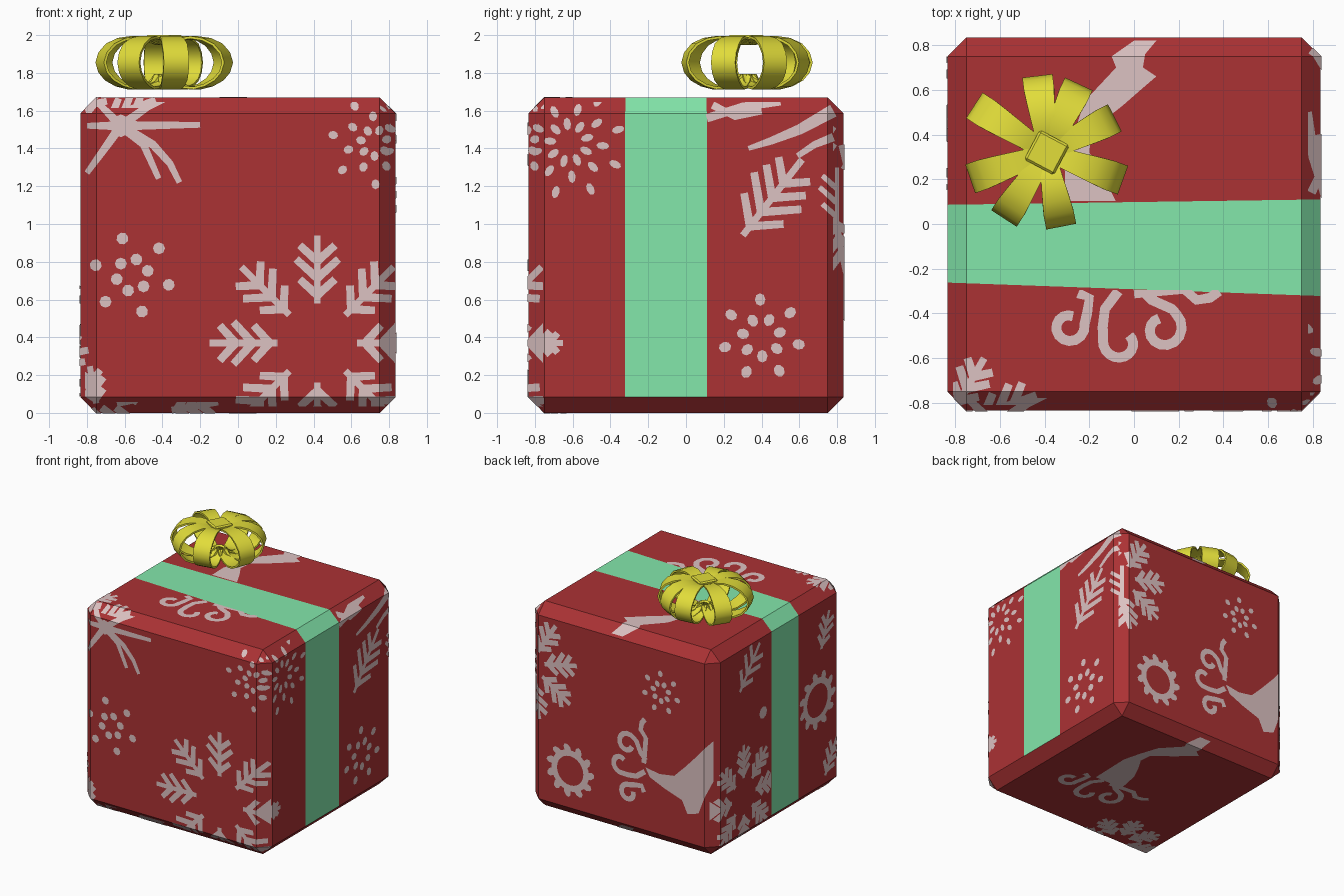
import bpy, bmesh, math
from mathutils import Vector, Matrix

if "Cube" in bpy.data.objects:
    bpy.data.objects.remove(bpy.data.objects["Cube"])

H, C = 0.835, 0.085            # half size of the box, chamfer width
F = H - C


def material(name, rgb):
    m = bpy.data.materials.new(name)
    lin = [((c / 255 + 0.055) / 1.055) ** 2.4 for c in rgb]
    m.diffuse_color = (*lin, 1)
    m.use_nodes = True
    m.node_tree.nodes["Principled BSDF"].inputs["Base Color"].default_value = m.diffuse_color
    return m


RED = material("red paper", (171, 50, 52))
GREEN = material("green ribbon", (132, 232, 172))
PALE = material("pale print", (220, 194, 194))
YELLOW = material("yellow bow", (226, 221, 58))


def finish(bm, name, *mats):
    me = bpy.data.meshes.new(name)
    bm.to_mesh(me)
    bm.free()
    ob = bpy.data.objects.new(name, me)
    bpy.context.collection.objects.link(ob)
    for m in mats:
        me.materials.append(m)
    return ob


def geom(bm):
    return bm.verts[:] + bm.edges[:] + bm.faces[:]


# Chamfered box, cut along the slightly flared ribbon edges
bm = bmesh.new()
bmesh.ops.create_cube(bm, size=2 * H, matrix=Matrix.Translation((0, 0, H)))
bmesh.ops.bevel(bm, geom=bm.edges[:], offset=C, segments=1, affect='EDGES')
edge_back = lambda x: 0.098 + 0.012 * x / H
edge_front = lambda x: -0.292 - 0.03 * x / H
for f in (edge_back, edge_front):
    slope = (f(H) - f(-H)) / (2 * H)
    bmesh.ops.bisect_plane(bm, geom=geom(bm), plane_co=(0, f(0), 0), plane_no=(-slope, 1, 0))
for f in bm.faces:
    c = f.calc_center_median()
    if edge_front(c.x) < c.y < edge_back(c.x) and f.normal.z > -0.1:
        f.material_index = 1
finish(bm, "gift_box", RED, GREEN)

# Printed pattern: flat shapes drawn in face coordinates (u, v)
FRAMES = {"front": ((1, 0, 0), (0, 0, 1)), "right": ((0, 1, 0), (0, 0, 1)),
          "back": ((-1, 0, 0), (0, 0, 1)), "left": ((0, -1, 0), (0, 0, 1)),
          "top": ((1, 0, 0), (0, 1, 0)), "bottom": ((-1, 0, 0), (0, 1, 0))}


def polar(c, r, a):
    a = math.radians(a)
    return (c[0] + r * math.cos(a), c[1] + r * math.sin(a))


def stroke(pts, w0, w1=None):
    """Ribbon of quads along a path, tapering from w0 to w1."""
    w1 = w0 if w1 is None else w1
    p = [Vector(q) for q in pts]
    n = len(p) - 1
    sides = []
    for i, q in enumerate(p):
        t = (p[min(i + 1, n)] - p[max(i - 1, 0)]).normalized()
        o = Vector((-t.y, t.x)) * (w0 + (w1 - w0) * i / n) / 2
        sides.append((q - o, q + o))
    return [[a[0], b[0], b[1], a[1]] for a, b in zip(sides, sides[1:])]


def dot(c, r, stretch=1.0, angle=0):
    d = Matrix.Rotation(math.radians(angle), 2)
    return [[Vector(c) + d @ Vector((r * stretch * math.cos(k * math.pi / 4),
                                     r * math.sin(k * math.pi / 4))) for k in range(8)]]


def sprig(c, r0, r1, a, pairs=3, w=0.04):
    """Stem with paired slanting leaves, pointing away from c."""
    out = stroke([polar(c, r0, a), polar(c, r1, a)], w * 0.8)
    for i in range(pairs):
        b = polar(c, r0 + (r1 - r0) * (0.12 + 0.75 * i / pairs), a)
        size = (r1 - r0) * (0.42 - 0.07 * abs(i - 1))
        for s in (-48, 48):
            out += stroke([b, polar(b, size, a + s)], w, w * 0.9)
    return out


def flake(c, r0, r1, n=8, start=0, w=0.045):
    return sum((sprig(c, r0, r1, start + 360 * i / n, 3, w) for i in range(n)), [])


def dot_rings(c, rings, n, r, stretch=1.0):
    out = []
    for k, rad in enumerate(rings):
        for i in range(n):
            a = 360 * (i + 0.5 * (k % 2)) / n + 15
            out += dot(polar(c, rad, a), r, stretch, a)
    return out


def wreath(c, r):
    out = stroke([polar(c, r * 0.72, 15 * k) for k in range(25)], 0.05)
    for k in range(11):
        a = 360 * k / 11
        out += dot(polar(c, r * 0.88, a), 0.03, 1.5, a + 25)
    return out


def curl(lead, c, r0, r1, a0, a1, w=0.045):
    n = 12
    return stroke(lead + [polar(c, r0 + (r1 - r0) * k / n, a0 + (a1 - a0) * k / n)
                          for k in range(n + 1)], w)


def antlers(dx=0, dy=0, s=1.0):
    out = curl([(-0.25, -0.31), (-0.2, -0.33), (-0.21, -0.4)], (-0.29, -0.46), 0.07, 0.05, 10, -290)
    out += curl([(-0.07, -0.3), (-0.13, -0.38), (-0.14, -0.46)], (-0.06, -0.53), 0.08, 0.05, 170, 400)
    out += curl([(0.03, -0.29), (0.08, -0.34), (0.17, -0.38)], (0.13, -0.47), 0.09, 0.05, 50, -250)
    out += stroke([(0, -0.31), (0.22, -0.29), (0.28, -0.34), (0.34, -0.33), (0.38, -0.3)], 0.045)
    return [[(dx + s * p[0], dy + s * p[1]) for p in q] for q in out]


def printed(face, name, polys, clip=(-0.81, -0.81, 0.81, 0.81)):
    """Clip shapes to the face and fold them over the chamfers."""
    u, v = (Vector(a) for a in FRAMES[face])
    n = u.cross(v)
    base = 0 if face in ("top", "bottom") else H
    bm = bmesh.new()
    for q in polys:
        bm.faces.new([bm.verts.new((p[0], p[1] - base, 0)) for p in q])
    cuts = [((clip[0], 0, 0), (-1, 0, 0), True), ((clip[2], 0, 0), (1, 0, 0), True),
            ((0, clip[1], 0), (0, -1, 0), True), ((0, clip[3], 0), (0, 1, 0), True)]
    for s in (-1, 1):
        cuts += [((s * F, 0, 0), (1, 0, 0), False), ((0, s * F, 0), (0, 1, 0), False)]
        cuts += [((s * (F + H) / 2, t * (F + H) / 2, 0), (s, t, 0), True) for t in (-1, 1)]
    for co, no, clear in cuts:
        bmesh.ops.bisect_plane(bm, geom=geom(bm), plane_co=co, plane_no=no, clear_outer=clear)
    bm.normal_update()
    bmesh.ops.reverse_faces(bm, faces=[f for f in bm.faces if f.normal.z < 0])
    for p in bm.verts:
        a, b = p.co.x, p.co.y
        drop = max(abs(a) - F, 0) + max(abs(b) - F, 0)
        p.co = Vector((0, 0, H)) + u * a + v * b + n * (H + 0.003 - drop)
    bm.normal_update()
    finish(bm, f"{face}_{name}", PALE)


# Front print
star = (-0.62, 1.52)
rays = [[(-0.2, 1.525)], [(-0.48, 1.62), (-0.37, 1.67)], [(-0.74, 1.64)], [(-0.8, 1.52)],
        [(-0.72, 1.38), (-0.8, 1.27)], [(-0.5, 1.42), (-0.42, 1.24)],
        [(-0.45, 1.42), (-0.36, 1.32), (-0.31, 1.22)]]
printed("front", "starburst", sum((stroke([star] + r, 0.05, 0.03) for r in rays), dot(star, 0.06)))
printed("front", "dots", dot_rings((-0.56, 0.73), (0.085, 0.2), 6, 0.032))
printed("front", "corner_dots", dot_rings((0.72, 1.43), (0.07, 0.14, 0.22), 7, 0.022, 1.2))
printed("front", "snowflake", flake((0.42, 0.37), 0.21, 0.57), (-0.81, -0.8, 0.83, 0.81))
printed("front", "edge_sprig", sprig((-0.75, 0.05), 0, 0.2, 100))

# Right print
printed("right", "dash_burst", dot_rings((-0.62, 1.43), (0.1, 0.18, 0.27), 9, 0.02, 1.7))
printed("right", "sprig", sprig((0.27, 0.9), 0.05, 0.56, 52, 4, 0.045))
printed("right", "dots", dot_rings((0.4, 0.4), (0.1, 0.2), 7, 0.028, 1.2))
printed("right", "strokes", stroke([(0.33, 1.4), (0.45, 1.44), (0.6, 1.5), (0.78, 1.6)], 0.025, 0.07)
        + stroke([(0.59, 1.36), (0.68, 1.42), (0.78, 1.46)], 0.03, 0.045)
        + stroke([(0.11, 1.56), (0.3, 1.62), (0.5, 1.65)], 0.045)
        + stroke([(0.14, 1.63), (0.26, 1.57), (0.4, 1.6)], 0.04),
        (0.11 - 0.005, -0.81, 0.81, 0.81))
printed("right", "edge_sprigs", sprig((-0.9, 0.37), 0.05, 0.25, 0)
        + sprig((-0.9, 0.75), 0, 0.13, 60) + sprig((0.8, 1.0), 0, 0.3, 90, 3, 0.03))

# Back print
printed("back", "snowflake", flake((-0.83, 1.17), 0.14, 0.44, 8, 12))
printed("back", "dots", dot_rings((0.36, 1.25), (0.07, 0.15), 7, 0.022, 1.2))
printed("back", "wreath", wreath((-0.46, 0.39), 0.2))
printed("back", "antlers", [[(0.08 + p[1] + 0.42, 0.63 + p[0]) for p in q]
                            for q in antlers(0, 0, 0.95)])
printed("back", "deer", [[(0.22, 0.6), (0.35, 0.58), (0.48, 0.6), (0.58, 0.7), (0.7, 0.83),
                          (0.8, 0.95), (0.8, 0.62), (0.7, 0.35), (0.6, 0.32), (0.55, 0.42),
                          (0.4, 0.47), (0.26, 0.53)]])

# Left print
printed("left", "snowflake", flake((-0.45, 0.38), 0.15, 0.42), (-0.81, -0.81, -0.1, 0.81))
printed("left", "wreath", wreath((0.5, 0.8), 0.22))
printed("left", "dot", dot((-0.2, 0.97), 0.05))
printed("left", "sprigs", sprig((-0.5, 1.25), 0, 0.4, 50) + sprig((0.55, 1.2), 0, 0.3, 70)
        + sprig((0.6, 0.15), 0, 0.3, 60))

# Top and bottom print
deer = [[(-0.3, -0.1), (-0.04, -0.1), (-0.08, 0.1), (-0.14, 0.22), (-0.2, 0.32), (-0.19, 0.42),
         (-0.05, 0.53), (0.03, 0.6), (0.1, 0.66), (0.04, 0.7), (0.05, 0.76), (0.1, 0.82),
         (0.0, 0.82), (-0.1, 0.75), (-0.08, 0.7), (-0.22, 0.55), (-0.27, 0.4), (-0.31, 0.25)]]
printed("top", "deer", deer, (-0.81, 0.103, 0.81, 0.82))
printed("top", "antlers", antlers(), (-0.81, -0.81, 0.81, -0.295))
printed("top", "corner_sprig", sprig((-0.82, -0.86), 0.05, 0.3, 60) + sprig((-0.7, -0.86), 0, 0.28, 20))
printed("bottom", "deer", deer)
printed("bottom", "antlers", antlers(-0.15, 0.2))
printed("bottom", "corner_sprigs", flake((0.45, -0.75), 0.1, 0.35, 8, 10))

# Bow: eight hollow loops around a centre, hovering over the lid
CENTRE = Vector((-0.39, 0.32, 0))
PROFILE = [(0.03, 1.955), (0.09, 1.978), (0.16, 1.988), (0.23, 1.978), (0.29, 1.95), (0.33, 1.905),
           (0.345, 1.855), (0.33, 1.805), (0.295, 1.765), (0.24, 1.735), (0.18, 1.72),
           (0.12, 1.725), (0.06, 1.75), (0.03, 1.79)]
LOOPS = [(27, 0.97), (65, 0.96), (97, 0.98), (147, 1.1), (199, 1.03), (237, 1.0), (281, 0.96), (340, 1.03)]
for i, (angle, length) in enumerate(LOOPS):
    bm = bmesh.new()
    rot = Matrix.Rotation(math.radians(angle), 3, 'Z')
    rows = []
    for r, z in PROFILE:
        w = 0.035 + 0.033 * min(r / 0.28, 1)
        rows.append([bm.verts.new(CENTRE + rot @ Vector((r * length, s * w, z))) for s in (-1, 1)])
    for a, b in zip(rows, rows[1:]):
        bm.faces.new((a[0], b[0], b[1], a[1]))
    loop = finish(bm, f"bow_loop_{i + 1}", YELLOW)
    solid = loop.modifiers.new("thickness", 'SOLIDIFY')
    solid.thickness, solid.offset = 0.014, 0
    for p in loop.data.polygons:
        p.use_smooth = True
    bpy.context.view_layer.objects.active = loop
    loop.select_set(True)
    bpy.ops.object.modifier_apply(modifier="thickness")
    bpy.ops.object.shade_smooth_by_angle(angle=math.radians(40))
    loop.select_set(False)

# Square knot on top of the bow
bm = bmesh.new()
bmesh.ops.create_cube(bm, size=1, matrix=Matrix.Translation((-0.39, 0.32, 1.98))
                      @ Matrix.Rotation(math.radians(-28), 4, 'Z') @ Matrix.Diagonal((0.15, 0.15, 0.04, 1)))
bmesh.ops.bevel(bm, geom=bm.edges[:], offset=0.01, segments=1, affect='EDGES')
finish(bm, "bow_knot", YELLOW)
